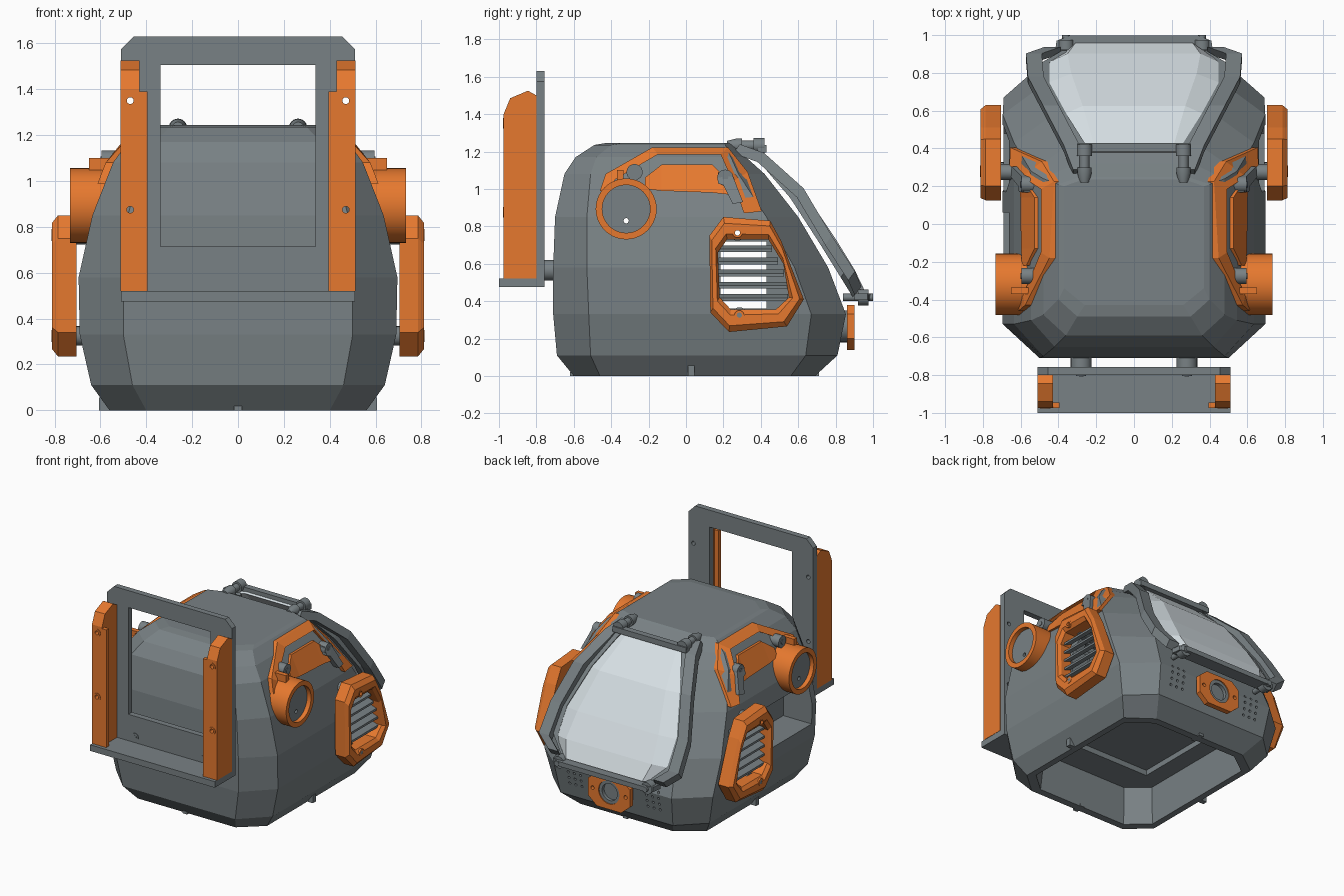
import bpy, bmesh, math

if "Cube" in bpy.data.objects:
    bpy.data.objects.remove(bpy.data.objects["Cube"])


def material(name, rgb):
    m = bpy.data.materials.new(name)
    m.use_nodes = True
    m.diffuse_color = (*rgb, 1)
    m.node_tree.nodes["Principled BSDF"].inputs["Base Color"].default_value = (*rgb, 1)
    return m


GREY = material("steel grey", (0.19, 0.22, 0.232))
ORANGE = material("orange", (0.79, 0.19, 0.028))
GLASS = material("pale glass", (0.68, 0.745, 0.78))


def select_only(ob):
    bpy.ops.object.select_all(action="DESELECT")
    ob.select_set(True)
    bpy.context.view_layer.objects.active = ob


def finish(name, bm, mat, smooth=False):
    bmesh.ops.recalc_face_normals(bm, faces=bm.faces)
    me = bpy.data.meshes.new(name)
    bm.to_mesh(me)
    bm.free()
    me.materials.append(mat)
    ob = bpy.data.objects.new(name, me)
    bpy.context.collection.objects.link(ob)
    if smooth:
        select_only(ob)
        bpy.ops.object.shade_smooth_by_angle(angle=math.radians(35))
    return ob


def loft(name, rings, mat, loop=False, smooth=False):
    """Join closed rings of points; cap the ends, or join last to first."""
    bm = bmesh.new()
    vs = [[bm.verts.new(p) for p in ring] for ring in rings]
    n = len(rings[0])
    pairs = list(zip(vs, vs[1:])) + ([(vs[-1], vs[0])] if loop else [])
    for a, b in pairs:
        for i in range(n):
            j = (i + 1) % n
            bm.faces.new((a[i], a[j], b[j], b[i]))
    if not loop:
        bm.faces.new(vs[0])
        bm.faces.new(vs[-1])
    return finish(name, bm, mat, smooth)


def place(axis, p, t):
    a, b = p
    return {"x": (t, a, b), "y": (a, t, b), "z": (a, b, t)}[axis]


def prism(name, pts, axis, lo, hi, mat):
    return loft(name, [[place(axis, p, t) for p in pts] for t in (lo, hi)], mat)


def box(name, x, y, z, mat):
    return prism(name, [(x[0], y[0]), (x[1], y[0]), (x[1], y[1]), (x[0], y[1])], "z", *z, mat)


def circle(c, r, n=32):
    return [(c[0] + r * math.cos(2 * math.pi * i / n), c[1] + r * math.sin(2 * math.pi * i / n))
            for i in range(n)]


def turned(name, c, axis, steps, mat, loop=False, n=32):
    """Round part from (position along axis, radius) steps."""
    return loft(name, [[place(axis, p, t) for p in circle(c, r, n)] for t, r in steps],
                mat, loop, smooth=True)


def cut(ob, cutter):
    cutter.hide_render = True
    mod = ob.modifiers.new("cut", "BOOLEAN")
    mod.operation = "DIFFERENCE"
    mod.object = cutter
    select_only(ob)
    bpy.ops.object.modifier_apply(modifier=mod.name)
    bpy.data.objects.remove(cutter)


def drill(obs, c, r, axis, lo, hi):
    for ob in obs:
        cut(ob, prism("drill_cutter", circle(c, r, 14), axis, lo, hi, GREY))


def band(name, pts, w, h, s, mat):
    """Flat bar along a path down the visor slope."""
    return loft(name, [[(s * (x + i * w), y + j * h * .6, z + j * h * .8)
                        for i, j in ((-1, -1), (1, -1), (1, 1), (-1, 1))] for x, y, z in pts], mat)


# Body: eight-sided rings (z, half width, front y, front half width, side start, side end, back y, back half width)
BODY = [(0, .56, -.60, .40, -.46, .56, .69, .38), (.11, .64, -.69, .46, -.51, .64, .81, .46),
        (.33, .69, -.71, .50, -.52, .67, .855, .48), (.58, .695, -.71, .50, -.53, .58, .76, .45),
        (.85, .635, -.70, .48, -.53, .43, .60, .40), (1.08, .545, -.65, .42, -.51, .28, .42, .34),
        (1.17, .48, -.59, .36, -.48, .24, .32, .31), (1.235, .40, -.49, .30, -.40, .21, .25, .28),
        (1.245, .37, -.43, .26, -.34, .20, .235, .27)]


def body_ring(z, w, fy, fx, s0, s1, by, bx):
    return [(-fx, fy, z), (fx, fy, z), (w, s0, z), (w, s1, z),
            (bx, by, z), (-bx, by, z), (-w, s1, z), (-w, s0, z)]


def body_x(y, z):
    """Half width of the body at a point, following the rear corner facet."""
    for a, b in zip(BODY, BODY[1:]):
        if z <= b[0]:
            t = (z - a[0]) / (b[0] - a[0])
            w, s1, by, bx = (a[k] + (b[k] - a[k]) * t for k in (1, 5, 6, 7))
            return w + (bx - w) * min(1, max(0, (y - s1) / (by - s1)))
    return BODY[-1][1]


body = loft("body", [body_ring(*r) for r in BODY], GREY)

# Openings: side vents, one side pocket, hollow underside
VENT_IN = [(.22, .73), (.44, .73), (.52, .60), (.55, .42), (.48, .355), (.24, .355), (.18, .42), (.17, .66)]
VENT_OUT = [(.20, .85), (.45, .83), (.51, .72), (.63, .41), (.54, .265), (.23, .235), (.13, .34), (.125, .75)]
for s in (1, -1):
    cut(body, prism("vent_cutter", VENT_IN, "x", s * .55, s * 1, GREY))
cut(body, box("duct_cutter", (-.6, .6), (.185, .43), (.36, .72), GREY))
cut(body, box("pocket_cutter", (-.9, -.46), (-.48, .06), (.43, .73), GREY))
base = [[(x * k, (y - .045) * k + .045, z) for x, y, _ in body_ring(*BODY[0])] for z, k in ((-.02, .92), (.27, .88))]
cut(body, loft("base_cutter", base, GREY))
cut(body, box("well_cutter", (-.36, .36), (-.30, .38), (.2, .31), GREY))

# Small tabs under the base
for s in (1, -1):
    box("base_tab", sorted((s * .52, s * .605)), (.01, .045), (0, .055), GREY)
box("base_tab_front", (-.018, .018), (-.62, -.54), (0, .02), GREY)
box("base_tab_back", (-.018, .018), (.62, .71), (0, .02), GREY)

# Front carrying frame with shelf
plate = prism("frame_plate", [(-.51, .48), (.51, .48), (.51, 1.575), (.455, 1.63), (-.455, 1.63), (-.51, 1.575)],
              "y", -.80, -.757, GREY)
cut(plate, box("frame_cutter", (-.337, .337), (-1, -.6), (.715, 1.505), GREY))
box("shelf", (-.51, .51), (-1, -.757), (.475, .52), GREY)


def strip(name, pairs, s, lift, mat):
    """Bent plate following the body side from (outer, inner) point pairs."""
    rings = []
    for a, b in pairs:
        ax, bx = body_x(*a), body_x(*b)
        rings.append([(s * (ax - .03), *a), (s * (ax + lift), *a), (s * (bx + lift), *b), (s * (bx - .03), *b)])
    return loft(name, rings, mat)


LAMP_HOLE, BOLT_HOLE = (-.32, .83), (.275, .765)
for hole in (LAMP_HOLE, BOLT_HOLE):
    drill([body], hole, .014, "x", -1, 1)

for s in (1, -1):
    # Upright orange angle bars with bolt holes
    web = [(-.975, .52), (-.975, 1.40), (-.94, 1.485), (-.845, 1.525), (-.80, 1.50), (-.80, .52)]
    bar = prism("upright_web", web, "x", *sorted((s * .43, s * .512)), ORANGE)
    box("upright_flange", sorted((s * .395, s * .431)), (-.975, -.945), (.52, 1.39), ORANGE)
    for z in (.875, 1.35):
        drill([bar, plate], (s * .47, z), .015, "y", -1.1, -.6)
        turned("bolt_ring", (s * .47, z), "y",
               [(-.978, .028), (-.97, .028), (-.97, .015), (-.978, .015)], ORANGE, loop=True, n=20)
    turned("frame_mount", (s * .28, .565), "y", [(-.76, .055), (-.68, .055)], GREY, n=24)
    turned("mount_bolt", (s * .28, .565), "y", [(-.804, .026), (-.79, .026)], GREY, n=20)
    turned("mount_bolt_head", (s * .28, .565), "y", [(-.807, .012), (-.80, .012)], GREY, n=16)

    # Vent surround and slats
    rings = []
    for x, t in ((.705, 0), (.785, 0), (.812, .28), (.812, .75), (.79, 1), (.705, 1)):
        rings.append([(s * x, a[0] + (b[0] - a[0]) * t, a[1] + (b[1] - a[1]) * t)
                      for a, b in zip(VENT_OUT, VENT_IN)])
    surround = loft("vent_surround", rings, ORANGE, loop=True)
    for i in range(5):
        z = .41 + .065 * i
        prism("vent_slat", [(s * .71, z + .012), (s * .765, z - .008), (s * .765, z + .008), (s * .71, z + .028)],
              "y", .175, .545 - .1 * max(0, z - .5) / .2, GREY)
    for c in ((.285, .325), BOLT_HOLE):
        peg = turned("vent_peg", c, "x", [(s * .60, .042), (s * .72, .042)], GREY, n=20)
        turned("vent_bolt", c, "x", [(s * .80, .026), (s * .814, .026), (s * .814, .014), (s * .80, .014)],
               ORANGE, loop=True, n=20)
        if c == BOLT_HOLE:
            drill([peg, surround], c, .014, "x", -1, 1)
        else:
            turned("vent_bolt_head", c, "x", [(s * .80, .014), (s * .8135, .014)], GREY, n=16)

    # Side lamp
    lamp = (-.32, .893)
    turned("lamp_housing", lamp, "x", [(s * .50, .163), (s * .732, .163), (s * .732, .128), (s * .50, .128)],
           ORANGE, loop=True, n=40)
    face = turned("lamp_face", lamp, "x", [(s * .52, .13), (s * .70, .13)], GREY, n=40)
    drill([face], LAMP_HOLE, .014, "x", -1, 1)
    box("lamp_bracket", sorted((s * .52, s * .65)), (-.37, -.335), (1.03, 1.10), ORANGE)

    # Bent orange trim and inner panel
    strip("side_trim", [((-.46, .99), (-.42, .98)), ((-.43, 1.08), (-.38, 1.05)), ((-.18, 1.222), (-.15, 1.185)),
                        ((.225, 1.222), (.185, 1.185)), ((.33, 1.09), (.25, 1.04)), ((.405, .88), (.31, .87))],
          s, .032, ORANGE)
    strip("side_panel", [((-.22, 1.06), (-.22, 1.0)), ((-.13, 1.13), (-.13, .99)), ((.14, 1.13), (.14, .98)),
                         ((.21, 1.06), (.23, .97))], s, .018, ORANGE)
    strip("panel_link", [((.17, 1.09), (.17, 1.03)), ((.25, 1.07), (.20, 1.02)), ((.305, .93), (.25, .92))],
          s, .045, GREY)
    for c in ((-.275, 1.09), (.21, 1.06)):
        turned("trim_knob", c, "x", [(s * .48, .043), (s * .595, .043)], GREY, n=24)
        turned("trim_knob_pin", c, "x", [(s * .58, .016), (s * .6, .016)], GREY, n=16)

# Visor glass: rows of centre and edge points
ROWS = [((.20, .38, 1.20), (.26, .38, 1.19)), ((.27, .62, .985), (.38, .57, .97)), ((.33, .79, .735), (.47, .735, .715)),
        ((.35, .895, .565), (.47, .84, .545)), ((.31, .95, .45), (.36, .905, .44))]
glass_bm = bmesh.new()
grid = []
for c, e in ROWS:
    row = [e, c] + [(-x, y, z) for x, y, z in (c, e)]
    grid.append([glass_bm.verts.new(p) for p in row])
for a, b in zip(grid, grid[1:]):
    for i in range(3):
        glass_bm.faces.new((a[i], a[i + 1], b[i + 1], b[i]))
glass = finish("visor_glass", glass_bm, GLASS)
solid = glass.modifiers.new("thickness", "SOLIDIFY")
solid.thickness = .015
solid.offset = 0

# Visor rim, rails, bars and hinges
RAIL = [(.28, .27, 1.215), (.33, .40, 1.168), (.44, .61, .98), (.52, .762, .725), (.53, .885, .535), (.43, .92, .455)]
box("visor_top_bar", (-.30, .30), (.385, .43), (1.195, 1.235), GREY)
prism("visor_back_bar", [(-.42, .90), (.42, .90), (.41, .97), (.34, .998), (-.34, .998), (-.41, .97)],
      "z", .405, .44, GREY)
for s in (1, -1):
    band("visor_rim", [e for c, e in ROWS], .022, .022, s, GREY)
    band("visor_rail", RAIL, .042, .03, s, GREY)
    turned("hinge_barrel", (s * .262, 1.232), "y", [(.22, .025), (.27, .038), (.30, .038), (.30, .026), (.36, .026),
                                                    (.36, .04), (.42, .04)], GREY, n=24)
    turned("latch_knob", (s * .36, .42), "y", [(.84, .02), (.92, .02), (.92, .043), (.975, .043), (.975, .02),
                                               (1.0, .02)], GREY, n=24)

# Rear camera plate
HEX = [(-.17, .20), (-.10, .14), (.10, .14), (.17, .20), (.17, .33), (.11, .38), (-.11, .38), (-.17, .33)]
rear = prism("rear_plate", HEX, "y", .86, .90, ORANGE)
cut(rear, prism("lens_cutter", circle((0, .265), .085), "y", .7, 1, GREY))
turned("lens_ring", (0, .265), "y", [(.80, .085), (.893, .085), (.893, .062), (.80, .062)], GREY, loop=True)
turned("lens", (0, .265), "y", [(.80, .064), (.868, .064)], GREY)
for s in (1, -1):
    drill([rear], (s * .135, .265), .014, "y", .8, 1)
    # Perforations beside the rear plate
    for i in range(3):
        for j in range(4):
            drill([body], (s * (.27 + .05 * i), .21 + .045 * j), .009, "y", .76, 1)
